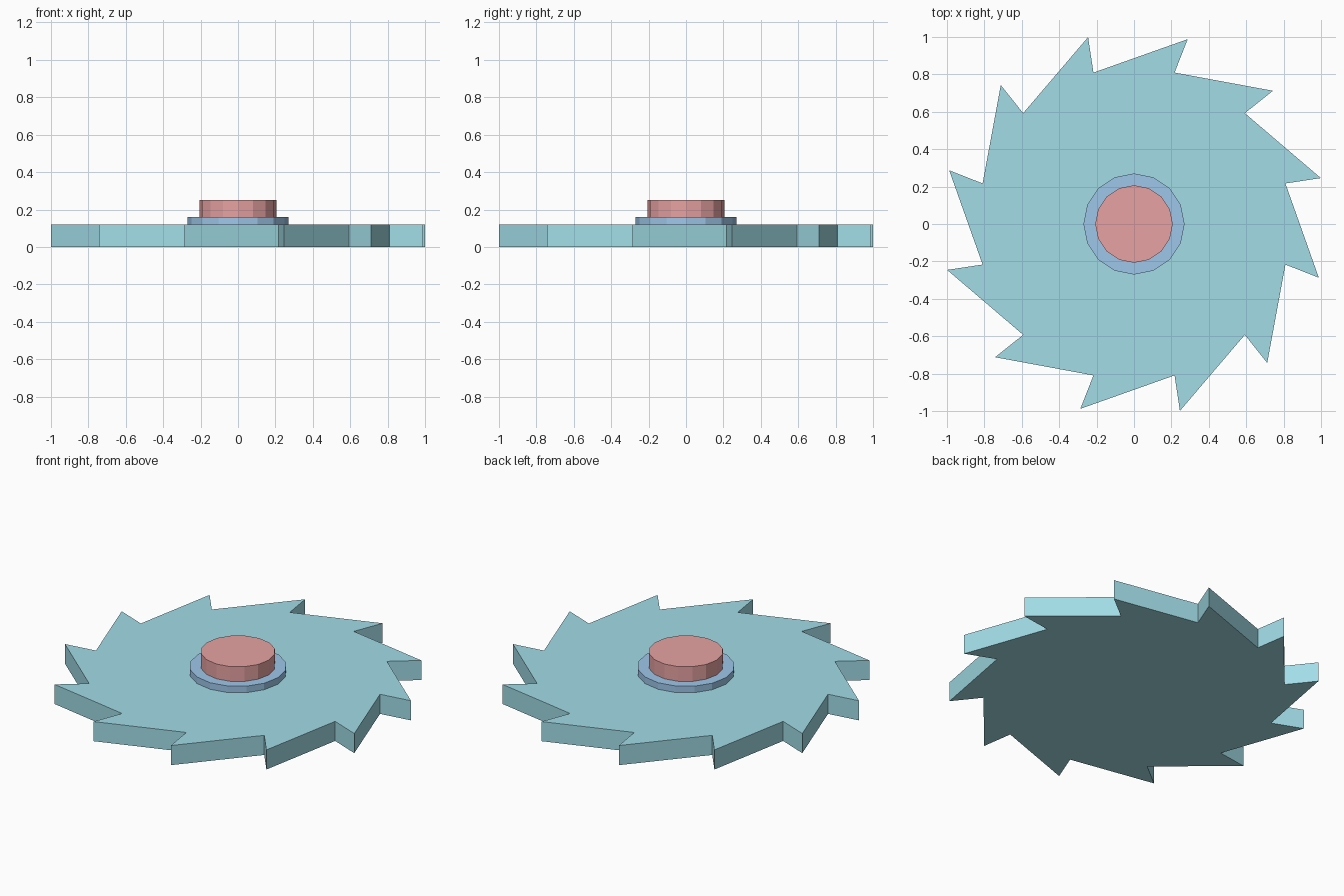
import bpy
import bmesh
from math import cos, sin, radians

if "Cube" in bpy.data.objects:
    bpy.data.objects.remove(bpy.data.objects["Cube"])


def polar(radius, degrees):
    a = radians(degrees)
    return (radius * cos(a), radius * sin(a))


def make_prism(name, outline, z0, z1, colour):
    """Extrude a counter-clockwise outline from z0 to z1 with flat faces."""
    bm = bmesh.new()
    base = bm.faces.new([bm.verts.new((x, y, z0)) for x, y in outline])
    result = bmesh.ops.extrude_face_region(bm, geom=[base], use_keep_orig=True)
    top = [g for g in result["geom"] if isinstance(g, bmesh.types.BMVert)]
    bmesh.ops.translate(bm, verts=top, vec=(0, 0, z1 - z0))
    bmesh.ops.recalc_face_normals(bm, faces=bm.faces)
    mesh = bpy.data.meshes.new(name)
    bm.to_mesh(mesh)
    bm.free()
    obj = bpy.data.objects.new(name, mesh)
    bpy.context.collection.objects.link(obj)
    mat = bpy.data.materials.new(name + "_paint")
    mat.diffuse_color = (*colour, 1)
    mat.use_nodes = True
    mat.node_tree.nodes["Principled BSDF"].inputs["Base Color"].default_value = mat.diffuse_color
    mesh.materials.append(mat)
    return obj


# Saw blade: twelve raked teeth, each a notch followed by the next hooked tip
TEETH = 12
TIP, NOTCH = 1.029, 0.838
blade_outline = []
for i in range(TEETH):
    step = i * 360 / TEETH
    blade_outline.append(polar(NOTCH, step - 15))
    blade_outline.append(polar(TIP, step - 16.3))
    # the following notch closes the long back edge
# order clockwise teeth so each short face leads into a long back edge
blade_outline = []
for i in range(TEETH):
    step = -i * 360 / TEETH
    blade_outline += [polar(TIP, step + 13.8), polar(NOTCH, step + 15)]
blade_outline.reverse()
make_prism("saw_blade", blade_outline, 0, 0.12, (0.36, 0.72, 0.80))

# Flange washer and hub cap stacked on the blade
SIDES = 16


def circle(radius):
    return [polar(radius, i * 360 / SIDES) for i in range(SIDES)]


make_prism("flange_washer", circle(0.27), 0.12, 0.16, (0.34, 0.57, 0.82))
make_prism("hub_cap", circle(0.207), 0.16, 0.25, (0.80, 0.36, 0.36))
